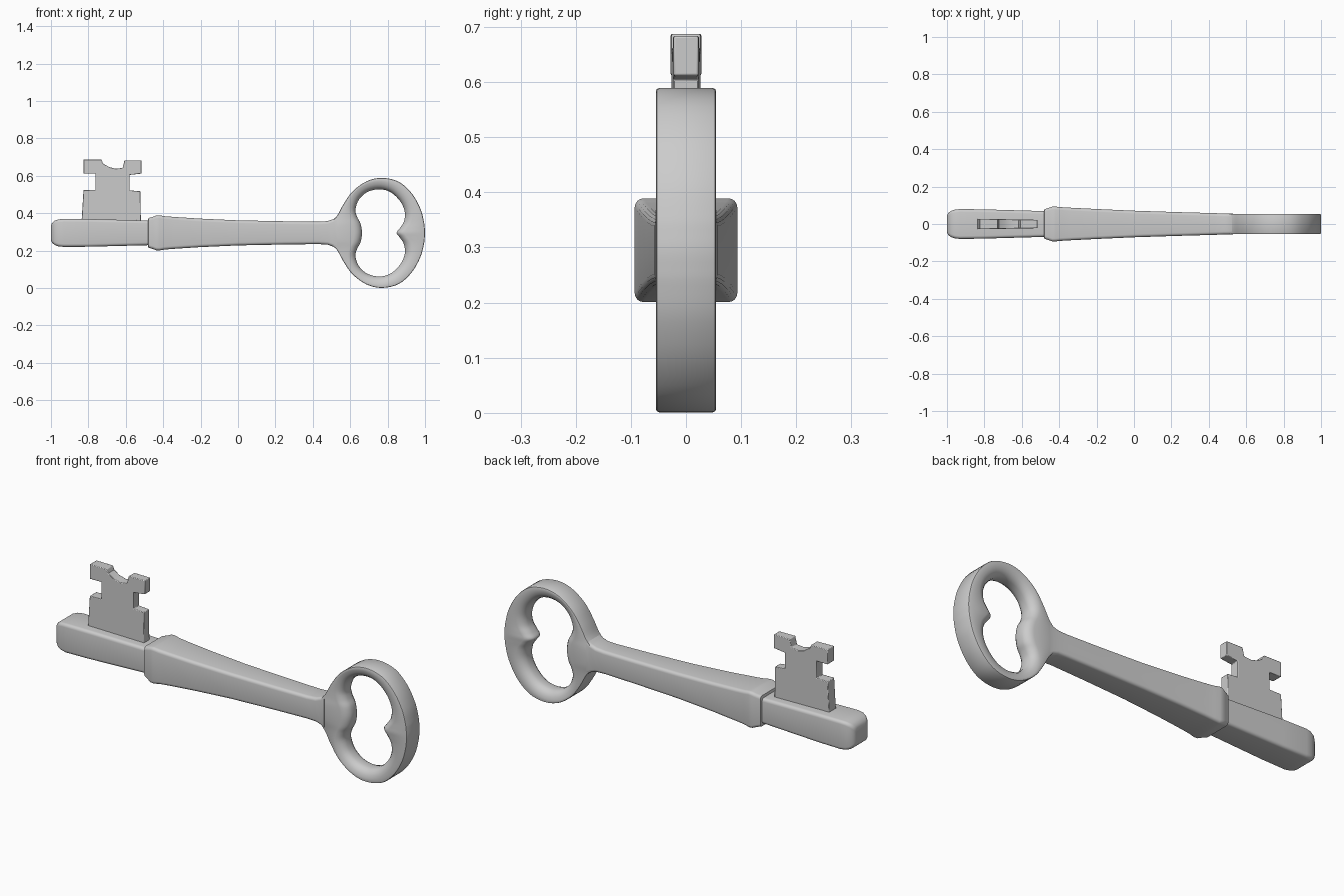
import bpy, bmesh, math

if "Cube" in bpy.data.objects:
    bpy.data.objects.remove(bpy.data.objects["Cube"])

CZ = 0.295  # height of the key's long axis


def make_object(name, bm, angle=35):
    bmesh.ops.recalc_face_normals(bm, faces=bm.faces)
    me = bpy.data.meshes.new(name)
    bm.to_mesh(me)
    bm.free()
    ob = bpy.data.objects.new(name, me)
    bpy.context.collection.objects.link(ob)
    bpy.ops.object.select_all(action='DESELECT')
    ob.select_set(True)
    bpy.context.view_layer.objects.active = ob
    bpy.ops.object.shade_smooth_by_angle(angle=math.radians(angle))
    return ob


def loft(bm, rings, closed=False):
    vr = [[bm.verts.new(p) for p in r] for r in rings]
    n = len(vr[0])
    pairs = list(zip(vr, vr[1:])) + ([(vr[-1], vr[0])] if closed else [])
    for a, b in pairs:
        for i in range(n):
            j = (i + 1) % n
            bm.faces.new((a[i], a[j], b[j], b[i]))
    if not closed:
        bm.faces.new(vr[0])
        bm.faces.new(vr[-1])


def rounded_square(x, hz, hy, r=0.016, steps=4):
    pts = []
    for k, (sy, sz) in enumerate(((1, 1), (-1, 1), (-1, -1), (1, -1))):
        for i in range(steps + 1):
            a = math.pi / 2 * (k + i / steps)
            pts.append((x, sy * (hy - r) + r * math.cos(a),
                        CZ + sz * (hz - r) + r * math.sin(a)))
    return pts


def smooth_loop(half, steps=4):
    # mirror a half outline and run a closed spline through it
    pts = half + [(x, -z) for x, z in reversed(half[1:-1])]
    n, out = len(pts), []
    for i in range(n):
        a, b, c, d = (pts[(i + k) % n] for k in (-1, 0, 1, 2))
        for s in range(steps):
            t = s / steps
            out.append(tuple(0.5 * (2 * q + (r - p) * t + (2 * p - 5 * q + 4 * r - w) * t * t
                                    + (3 * q - p - 3 * r + w) * t ** 3)
                             for p, q, r, w in zip(a, b, c, d)))
    return out


# Shaft: rounded tip, plain square end, collar and tapering stem
stations = [(-1.0, .040, .045), (-.994, .053, .058), (-.98, .065, .069), (-.96, .072, .076),
            (-.93, .075, .080), (-.8, .074, .078), (-.482, .066, .069),
            (-.479, .079, .079), (-.455, .086, .087), (-.437, .093, .093), (-.42, .094, .093),
            (-.39, .089, .090), (-.34, .085, .087), (-.2, .076, .080), (0, .067, .071),
            (.25, .062, .063), (.43, .060, .058), (.48, .063, .056), (.51, .074, .0555),
            (.53, .088, .055)]
bm = bmesh.new()
loft(bm, [rounded_square(*s) for s in stations])
make_object("shaft", bm)

# Bow: oval ring with a double-lobed hole and rounded inner edge
outer = smooth_loop([(.48, 0), (.49, .045), (.53, .092), (.565, .155), (.613, .222), (.688, .276),
                     (.77, .294), (.86, .273), (.93, .21), (.975, .13), (.993, .065),
                     (.998, .03), (1, 0)])
inner = smooth_loop([(.663, 0), (.655, .05), (.637, .085), (.628, .125), (.648, .18), (.695, .22),
                     (.76, .233), (.82, .215), (.87, .165), (.892, .11), (.887, .06),
                     (.865, .025), (.848, 0)])
# (distance from inner edge, distance from outer edge, half thickness)
side = [(0, None, .014), (.004, None, .028), (.014, None, .041), (.027, None, .049),
        (.042, None, .0535), (None, .006, .0545), (None, .002, .053), (None, 0, .049)]
rings = []
for (ox, oz), (ix, iz) in zip(outer, inner):
    w = math.hypot(ox - ix, oz - iz)
    ring = []
    for di, do, y in side:
        t = di / w if do is None else 1 - do / w
        ring.append((ix + (ox - ix) * t, y, CZ + iz + (oz - iz) * t))
    rings.append(ring + [(x, -y, z) for x, y, z in reversed(ring)])
bm = bmesh.new()
loft(bm, rings, closed=True)
make_object("bow", bm, 40)

# Bit: notched plate, slightly thinner towards the bow
outline = [(-.838, .33), (-.826, .524), (-.762, .524), (-.762, .612), (-.826, .612), (-.826, .687),
           (-.73, .687), (-.722, .667), (-.692, .648), (-.655, .638), (-.617, .642), (-.607, .683),
           (-.516, .683), (-.516, .612), (-.58, .605), (-.58, .522), (-.522, .518), (-.519, .33)]
bm = bmesh.new()
loft(bm, [[(x, s * (.028 - .018 * (x + .83)), z) for x, z in outline] for s in (-1, 1)])
bit = make_object("bit", bm, 30)
bev = bit.modifiers.new("edge", 'BEVEL')
bev.width, bev.segments, bev.limit_method = 0.003, 2, 'ANGLE'
bev.angle_limit = math.radians(50)
